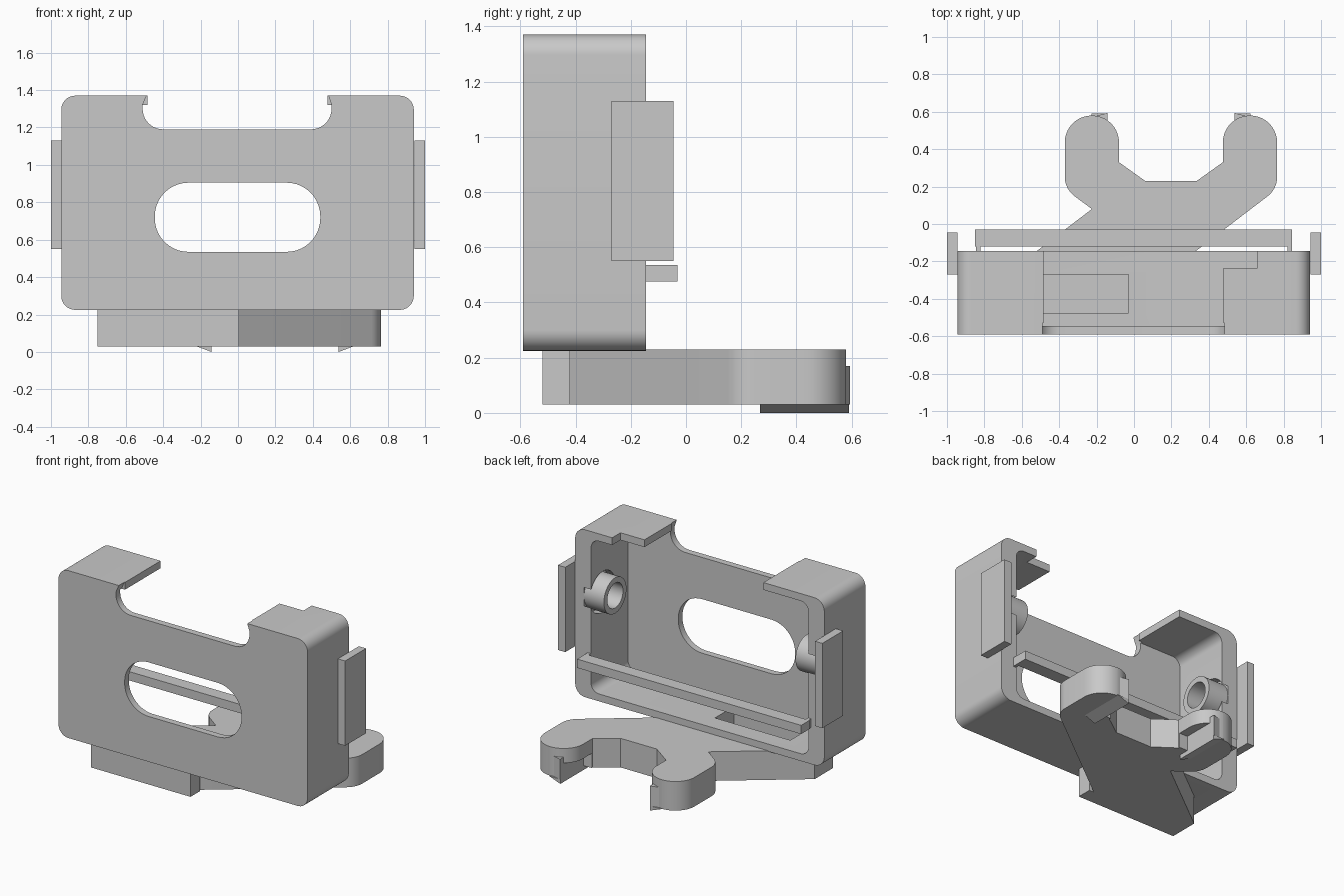
import bpy, bmesh, math
from mathutils import Vector

cube = bpy.data.objects.get("Cube")
if cube:
    bpy.data.objects.remove(cube, do_unlink=True)

grey = bpy.data.materials.new("plain grey")
grey.use_nodes = True
COLOR = (0.584, 0.584, 0.584, 1)
grey.diffuse_color = COLOR
grey.node_tree.nodes["Principled BSDF"].inputs["Base Color"].default_value = COLOR


def fillet(corners, steps=10):
    """Round every (u, v, radius) corner of a polygon."""
    out = []
    n = len(corners)
    for i, (u, v, r) in enumerate(corners):
        p = Vector((u, v))
        if r == 0:
            out.append(p)
            continue
        a = (Vector(corners[i - 1][:2]) - p).normalized()
        b = (Vector(corners[(i + 1) % n][:2]) - p).normalized()
        half = a.angle(b) / 2
        start, end = p + a * r / math.tan(half), p + b * r / math.tan(half)
        mid = p + (a + b).normalized() * r / math.sin(half)
        s, e = start - mid, end - mid
        sweep = math.pi - 2 * half
        for k in range(steps + 1):
            t = k / steps
            out.append(mid + (s * math.sin((1 - t) * sweep) + e * math.sin(t * sweep)) / math.sin(sweep))
    return out


def prism(name, pts, axis, a, b):
    """Extrude a 2D outline along an axis from a to b."""
    place = {"x": lambda p, w: (w, p[0], p[1]),
             "y": lambda p, w: (p[0], w, p[1]),
             "z": lambda p, w: (p[0], p[1], w)}[axis]
    bm = bmesh.new()
    lo = [bm.verts.new(place(p, a)) for p in pts]
    hi = [bm.verts.new(place(p, b)) for p in pts]
    bm.faces.new(lo)
    bm.faces.new(hi)
    for i in range(len(pts)):
        j = (i + 1) % len(pts)
        bm.faces.new((lo[i], lo[j], hi[j], hi[i]))
    bmesh.ops.recalc_face_normals(bm, faces=bm.faces)
    mesh = bpy.data.meshes.new(name)
    bm.to_mesh(mesh)
    bm.free()
    mesh.materials.append(grey)
    ob = bpy.data.objects.new(name, mesh)
    bpy.context.collection.objects.link(ob)
    return ob


def rect(u0, u1, v0, v1, r=0):
    return fillet([(u0, v0, r), (u1, v0, r), (u1, v1, r), (u0, v1, r)])


def box(name, x0, x1, y0, y1, z0, z1):
    return prism(name, rect(x0, x1, y0, y1), "z", z0, z1)


def circle(u, v, r, n=40):
    return [(u + r * math.cos(math.tau * k / n), v + r * math.sin(math.tau * k / n)) for k in range(n)]


def activate(ob):
    bpy.ops.object.select_all(action="DESELECT")
    ob.select_set(True)
    bpy.context.view_layer.objects.active = ob


def cut(ob, *cutters):
    for c in cutters:
        activate(ob)
        mod = ob.modifiers.new("cut", "BOOLEAN")
        mod.operation, mod.solver, mod.object = "DIFFERENCE", "EXACT", c
        bpy.ops.object.modifier_apply(modifier=mod.name)
        bpy.data.objects.remove(c, do_unlink=True)


def smooth(ob):
    activate(ob)
    bpy.ops.object.shade_smooth_by_angle(angle=math.radians(30))


# Open-backed case with a window, a top notch and a stepped top edge
case = prism("case", rect(-0.945, 0.94, 0.225, 1.37, 0.075), "y", -0.59, -0.145)
notch = fillet([(-0.51, 1.19, 0.11), (0.5, 1.19, 0.11), (0.5, 1.32, 0), (0.48, 1.38, 0),
                (0.48, 1.5, 0), (-0.485, 1.5, 0), (-0.485, 1.38, 0), (-0.51, 1.32, 0)])
cut(case,
    prism("cavity", rect(-0.825, 0.82, 0.275, 1.32, 0.06), "y", -0.545, 0),
    prism("window", rect(-0.445, 0.44, 0.535, 0.905, 0.18), "y", -0.7, -0.5),
    prism("notch", notch, "y", -0.7, -0.53),
    box("top_gap", -0.484, 0.479, -0.55, 0.1, 1.25, 1.6),
    box("top_step", 0.4, 0.66, -0.235, 0.2, 1.24, 1.7),
    box("floor_pocket", -0.6, -0.03, -0.475, -0.27, 0.1, 0.3))
for side in (-1, 1):
    cut(case, prism("socket", circle(-0.27, 0.91, 0.14), "x", side * 0.7, side * 0.875))
smooth(case)

# Retaining bar across the open back
box("retaining_bar", -0.85, 0.845, -0.12, -0.03, 0.475, 0.535)

for side, label in ((-1, "right"), (1, "left")):
    # Posts joining the bar to the case rim
    box(label + "_bar_post", side * 0.822, side * 0.845, -0.15, -0.115, 0.475, 0.535)
    # Side ears
    box(label + "_ear", side * 0.945, side * 1.0, -0.27, -0.045, 0.55, 1.13)
    # Hollow bosses inside the side walls
    boss = prism(label + "_boss", circle(-0.27, 0.91, 0.122), "x", side * 0.725, side * 0.88)
    cut(boss, prism("bore", circle(-0.27, 0.91, 0.085), "x", side * 0.7, side * 0.85))
    smooth(boss)

# Forked clip under the case
outline = [(-0.75, -0.52, 0), (0.005, -0.52, 0), (0.005, -0.42, 0), (-0.03, -0.42, 0),
           (0.765, 0.187, 0.13), (0.765, 0.58, 0.144), (0.475, 0.58, 0.144),
           (0.475, 0.33, 0), (0.335, 0.23, 0), (0.06, 0.23, 0), (-0.08, 0.33, 0),
           (-0.08, 0.58, 0.144), (-0.37, 0.58, 0.144), (-0.37, 0.187, 0.13),
           (-0.225, 0.08, 0), (-0.75, -0.32, 0)]
clip = prism("forked_clip", fillet(outline), "z", 0.03, 0.229)
cut(clip, box("floor_pocket", -0.6, -0.03, -0.475, -0.27, 0.08, 0.3))

MID = 0.198  # centre line of the fork
for side, label in ((-1, "right"), (1, "left")):
    def fx(d):
        return MID + side * d
    # Pocket behind each hook, open to the inner side
    cut(clip, box("hook_pocket", fx(0.2), fx(0.34), 0.34, 0.7, 0.0, 0.13))
    # Wedge hooks below and around the arm tips
    prism(label + "_hook_wedge", [(fx(0.425), 0.032), (fx(0.34), 0.032), (fx(0.34), 0.0)],
          "y", 0.268, 0.59)
    prism(label + "_hook_tip", [(fx(0.42), 0.572), (fx(0.34), 0.594), (fx(0.34), 0.54)],
          "z", 0.03, 0.17)
smooth(clip)
